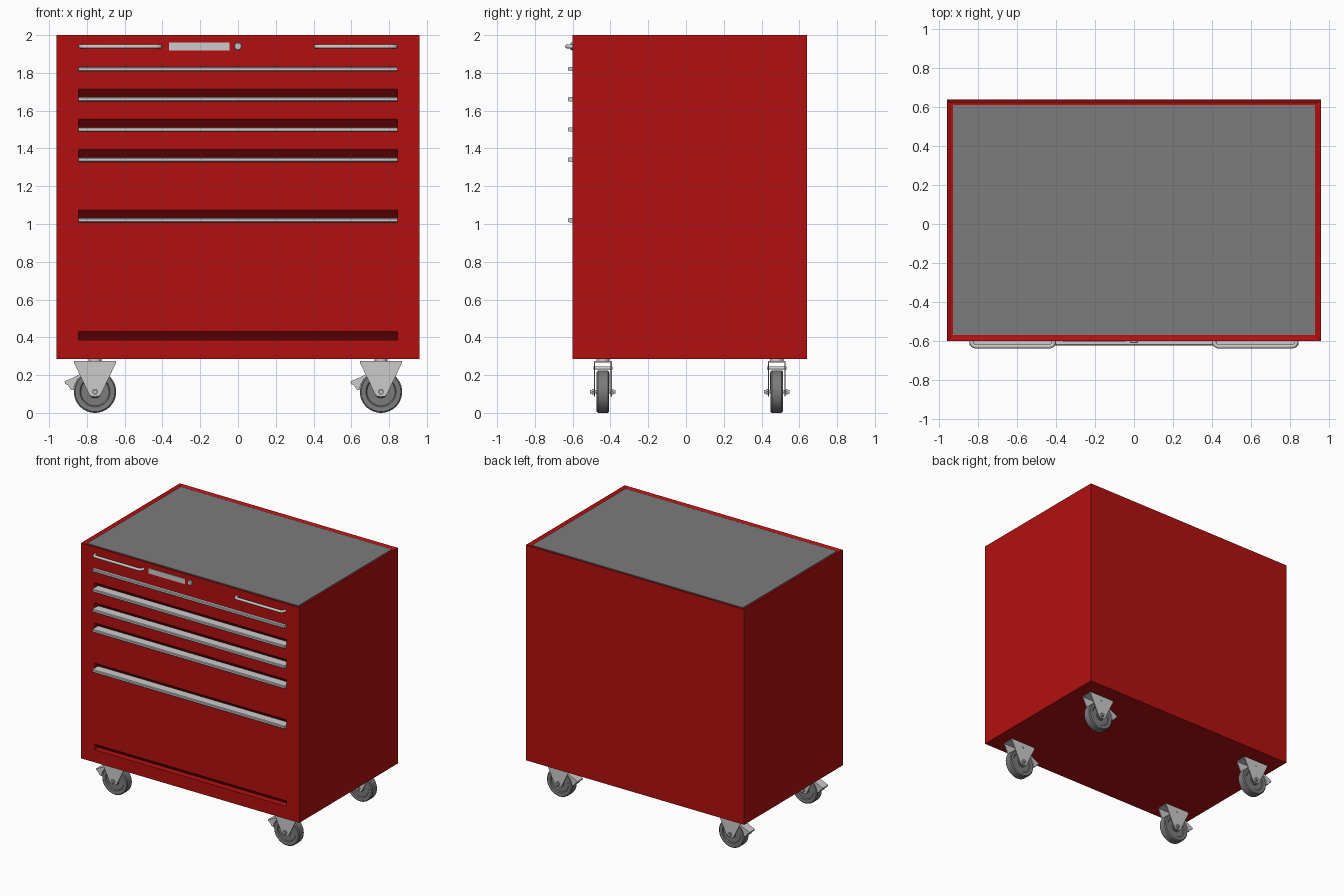
import bpy, bmesh, math
from mathutils import Matrix, Vector

if "Cube" in bpy.data.objects:
    bpy.data.objects.remove(bpy.data.objects["Cube"])


def material(name, rgb):
    m = bpy.data.materials.new(name)
    m.diffuse_color = (*rgb, 1)
    m.use_nodes = True
    m.node_tree.nodes["Principled BSDF"].inputs["Base Color"].default_value = m.diffuse_color
    return m


RED = material("red_paint", (0.45, 0.005, 0.005))
DARK = material("dark_grey", (0.2, 0.2, 0.2))


def finish(name, bm, mat=None, smooth=False):
    bmesh.ops.recalc_face_normals(bm, faces=bm.faces)
    me = bpy.data.meshes.new(name)
    bm.to_mesh(me)
    bm.free()
    ob = bpy.data.objects.new(name, me)
    bpy.context.collection.objects.link(ob)
    if mat:
        me.materials.append(mat)
    if smooth:
        bpy.ops.object.select_all(action='DESELECT')
        ob.select_set(True)
        bpy.context.view_layer.objects.active = ob
        bpy.ops.object.shade_smooth_by_angle(angle=math.radians(35))
    return ob


def add_prism(bm, pts, axis, a, b):
    """Outline extruded along x (pts are y,z) or along y (pts are x,z)."""
    put = (lambda p, t: (t, p[0], p[1])) if axis == 'x' else (lambda p, t: (p[0], t, p[1]))
    f = bm.faces.new([bm.verts.new(put(p, a)) for p in pts])
    ext = bmesh.ops.extrude_face_region(bm, geom=[f])
    move = Vector(put((0, 0), b - a))
    bmesh.ops.translate(bm, vec=move, verts=[v for v in ext['geom'] if isinstance(v, bmesh.types.BMVert)])


def prism(name, pts, axis, a, b, mat=None):
    bm = bmesh.new()
    add_prism(bm, pts, axis, a, b)
    return finish(name, bm, mat)


def rect(x0, x1, z0, z1):
    return [(x0, z0), (x1, z0), (x1, z1), (x0, z1)]


def lathe(name, profile, loc, axis='y', mat=None, n=40):
    """Spin a (radius, height) profile; ends on the axis close the solid."""
    bm = bmesh.new()
    vs = [bm.verts.new((r, 0, h)) for r, h in profile]
    es = [bm.edges.new(e) for e in zip(vs, vs[1:])]
    bmesh.ops.spin(bm, geom=vs + es, cent=(0, 0, 0), axis=(0, 0, 1), angle=math.tau, steps=n)
    bmesh.ops.remove_doubles(bm, verts=bm.verts, dist=1e-5)
    if axis == 'y':
        bm.transform(Matrix.Rotation(math.pi / 2, 4, 'X'))
    bm.transform(Matrix.Translation(loc))
    return finish(name, bm, mat, smooth=True)


def rod(name, r, half, loc, axis='y', n=24, mat=None):
    return lathe(name, [(0, -half), (r, -half), (r, half), (0, half)], loc, axis, mat, n)


# Cabinet body with a shallow tray rim on top
bm = bmesh.new()
add_prism(bm, rect(-0.6, 0.64, 0.285, 2.0), 'x', -0.96, 0.96)
bmesh.ops.recalc_face_normals(bm, faces=bm.faces)
top = max(bm.faces, key=lambda f: f.calc_center_median().z)
bmesh.ops.inset_region(bm, faces=[top], thickness=0.03)
bmesh.ops.translate(bm, vec=(0, 0, -0.012), verts=top.verts)
body = finish("cabinet_body", bm, RED)

# Slanted finger slots cut under each drawer
SLOTS = [1.67, 1.51, 1.35, 1.03, 0.385]
bm = bmesh.new()
for z in SLOTS:
    add_prism(bm, [(-0.66, z), (-0.55, z), (-0.6, z + 0.045), (-0.66, z + 0.045)], 'x', -0.845, 0.845)
cutter = finish("slot_cutter", bm, RED)
cutter.hide_render = True
mod = body.modifiers.new("slots", 'BOOLEAN')
mod.operation = 'DIFFERENCE'
mod.solver = 'EXACT'
mod.object = cutter
bpy.context.view_layer.objects.active = body
bpy.ops.object.modifier_apply(modifier=mod.name)
bpy.data.objects.remove(cutter)

# Grey work mat lying in the top tray
mat_top = prism("top_mat", rect(-0.61, 0.61, 1.985, 1.994), 'x', -0.93, 0.93, DARK)
mat_top.data.transform(Matrix.Translation((0, 0.02, 0)) @ Matrix.Diagonal((1, 1.18 / 1.22, 1, 1)))

# Full-width drawer pulls, each with a plate reaching into its slot
pull = [(-0.55, 0.002), (-0.62, 0.002), (-0.625, -0.003), (-0.625, -0.017),
        (-0.62, -0.021), (-0.599, -0.021), (-0.599, -0.002), (-0.55, -0.002)]
for i, z in enumerate([1.83] + SLOTS[:4]):
    prism(f"drawer_pull_{i + 1}", [(y, z + dz) for y, dz in pull], 'x', -0.845, 0.845)

# Bent tube handles at the top corners
for side in (-1, 1):
    pts = [(0.412, -0.595), (0.412, -0.609), (0.418, -0.623), (0.432, -0.629),
           (0.814, -0.629), (0.828, -0.623), (0.834, -0.609), (0.834, -0.595)]
    cu = bpy.data.curves.new("bar_path", 'CURVE')
    cu.dimensions = '3D'
    cu.bevel_depth = 0.011
    cu.bevel_resolution = 3
    cu.use_fill_caps = True
    sp = cu.splines.new('POLY')
    sp.points.add(len(pts) - 1)
    for p, (x, y) in zip(sp.points, pts):
        p.co = (side * x, y, 1.94, 1)
    bar = bpy.data.objects.new("left_bar_handle" if side < 0 else "right_bar_handle", cu)
    bpy.context.collection.objects.link(bar)

# Blank plate and round lock
prism("front_plate", rect(-0.365, -0.045, 1.918, 1.96), 'y', -0.605, -0.598)
lathe("lock", [(0, -0.005), (0.02, -0.005), (0.02, 0.008), (0.016, 0.012), (0, 0.012)], (0, -0.6, 1.94), n=32)

# Casters, all with the brake lever towards -x
FORK = [(-0.11, 0.275), (-0.11, 0.262), (-0.032, 0.1), (-0.018, 0.086), (0.018, 0.086),
        (0.032, 0.1), (0.11, 0.262), (0.11, 0.275)]
LEVER = [(-0.06, 0.215), (-0.115, 0.187), (-0.162, 0.166), (-0.158, 0.153), (-0.142, 0.146),
         (-0.13, 0.124), (-0.113, 0.12), (-0.108, 0.15), (-0.09, 0.18), (-0.06, 0.203)]
half = [(0, 0.02), (0.03, 0.03), (0.034, 0.024), (0.074, 0.024), (0.08, 0.031), (0.105, 0.033), (0.112, 0.026)]
WHEEL = half + [(r, -h) for r, h in reversed(half)]


def shift(pts, dx):
    return [(x + dx, z) for x, z in pts]


for cx in (-0.757, 0.757):
    for cy in (-0.44, 0.48):
        tag = ("left" if cx < 0 else "right") + ("_front" if cy < 0 else "_back")
        lathe(f"{tag}_wheel", WHEEL, (cx, cy, 0.112), mat=DARK, n=48)
        for s in (-1, 1):
            prism(f"{tag}_fork_side", shift(FORK, cx), 'y', cy + s * 0.041, cy + s * 0.047)
            rod(f"{tag}_axle_nut", 0.017, 0.005, (cx, cy + s * 0.052, 0.112), n=6)
        prism(f"{tag}_fork_top", rect(cx - 0.11, cx + 0.11, 0.267, 0.275), 'y', cy - 0.042, cy + 0.042)
        rod(f"{tag}_swivel", 0.035, 0.009, (cx, cy, 0.28), axis='z', n=32)
        rod(f"{tag}_axle", 0.01, 0.067, (cx, cy, 0.112))
        rod(f"{tag}_brake_pin", 0.008, 0.051, (cx, cy, 0.237), n=16)
        prism(f"{tag}_brake_lever", shift(LEVER, cx), 'y', cy - 0.034, cy + 0.034)
